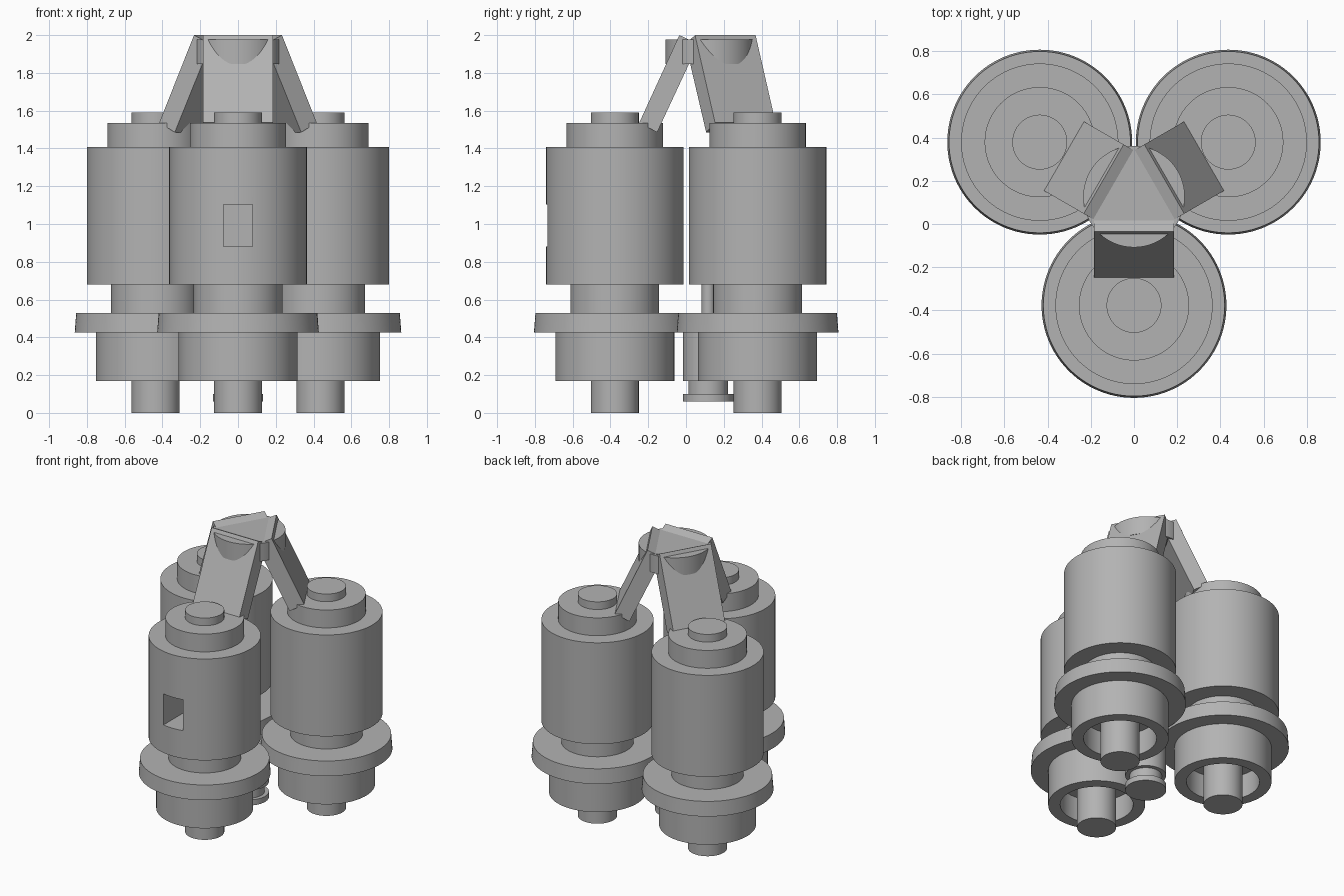
import bpy, bmesh, math
from mathutils import Matrix, Vector

if "Cube" in bpy.data.objects:
    bpy.data.objects.remove(bpy.data.objects["Cube"], do_unlink=True)

GREY = (0.45, 0.45, 0.45, 1)
grey = bpy.data.materials.new("plain_grey")
grey.use_nodes = True
grey.diffuse_color = GREY
grey.node_tree.nodes["Principled BSDF"].inputs["Base Color"].default_value = GREY

HUB = Vector((0, 0.127, 0))      # axis of the three-way layout
RING = 0.504                     # distance from that axis to each tank


def add_object(name, bm, location):
    bmesh.ops.recalc_face_normals(bm, faces=bm.faces)
    mesh = bpy.data.meshes.new(name)
    bm.to_mesh(mesh)
    bm.free()
    mesh.materials.append(grey)
    obj = bpy.data.objects.new(name, mesh)
    obj.location = location
    bpy.context.collection.objects.link(obj)
    return obj


def smooth(obj):
    bpy.ops.object.select_all(action="DESELECT")
    obj.select_set(True)
    bpy.context.view_layer.objects.active = obj
    bpy.ops.object.shade_smooth_by_angle(angle=math.radians(30))


def lathe(name, profile, location, sides=96):
    """Turn a (radius, height) profile around the vertical axis."""
    bm = bmesh.new()
    verts = [bm.verts.new((r, 0, z)) for r, z in profile]
    edges = [bm.edges.new(pair) for pair in zip(verts, verts[1:])]
    bmesh.ops.spin(bm, geom=verts + edges, cent=(0, 0, 0), axis=(0, 0, 1),
                   angle=math.tau, steps=sides, use_merge=True)
    bmesh.ops.remove_doubles(bm, verts=bm.verts, dist=1e-5)
    return add_object(name, bm, location)


def arm(name, angle):
    """Slanted slab leaning from the hub out to a tank."""
    section = [(0.162, 2.0), (0.062, 1.953), (0.28, 1.485), (0.374, 1.537)]
    bm = bmesh.new()
    face = bm.faces.new([bm.verts.new((r, -0.185, z)) for r, z in section])
    slab = bmesh.ops.extrude_face_region(bm, geom=[face])["geom"]
    moved = [v for v in slab if isinstance(v, bmesh.types.BMVert)]
    bmesh.ops.translate(bm, verts=moved, vec=(0, 0.37, 0))
    bm.transform(Matrix.Rotation(angle, 4, "Z"))
    return add_object(name, bm, HUB)


# Tank outline: foot, hollow skirt, flange, neck, body, collar and cap
TANK = [(0, 0), (0.127, 0), (0.127, 0.34), (0.237, 0.34), (0.237, 0.17),
        (0.315, 0.17), (0.315, 0.425), (0.428, 0.425), (0.42, 0.53),
        (0.235, 0.53), (0.235, 0.68), (0.364, 0.68), (0.364, 1.407),
        (0.255, 1.407), (0.255, 1.535), (0.127, 1.535), (0.127, 1.59), (0, 1.59)]

tanks = {}
for side, degrees in (("front", -90), ("back_left", 30), ("back_right", 150)):
    angle = math.radians(degrees)
    spot = HUB + RING * Vector((math.cos(angle), math.sin(angle), 0))
    tanks[side] = lathe(side + "_tank", TANK, spot)
    arm(side + "_arm", angle)

# Deep rectangular window in the front tank
bm = bmesh.new()
bmesh.ops.create_cube(bm, matrix=Matrix.Diagonal((0.155, 0.4, 0.222, 1)))
cutter = add_object("window_cutter", bm, (0, -0.7, 0.991))
cutter.hide_render = True
front = tanks["front"]
cut = front.modifiers.new("window", "BOOLEAN")
cut.operation, cut.object, cut.solver = "DIFFERENCE", cutter, "EXACT"
bpy.context.view_layer.objects.active = front
bpy.ops.object.modifier_apply(modifier=cut.name)
bpy.data.objects.remove(cutter, do_unlink=True)

# Round hub joining the arms, and the small column between the tanks
hub = lathe("top_hub", [(0, 1.848), (0.235, 1.848), (0.235, 1.976), (0, 1.976)], HUB)
column = lathe("centre_column",
               [(0, 0.06), (0.133, 0.06), (0.133, 0.1), (0.105, 0.1), (0.105, 0.17),
                (0.133, 0.17), (0.133, 0.46), (0.035, 0.46), (0.035, 1.2), (0, 1.2)],
               (0, 0.118, 0))

for obj in [*tanks.values(), hub, column]:
    smooth(obj)
